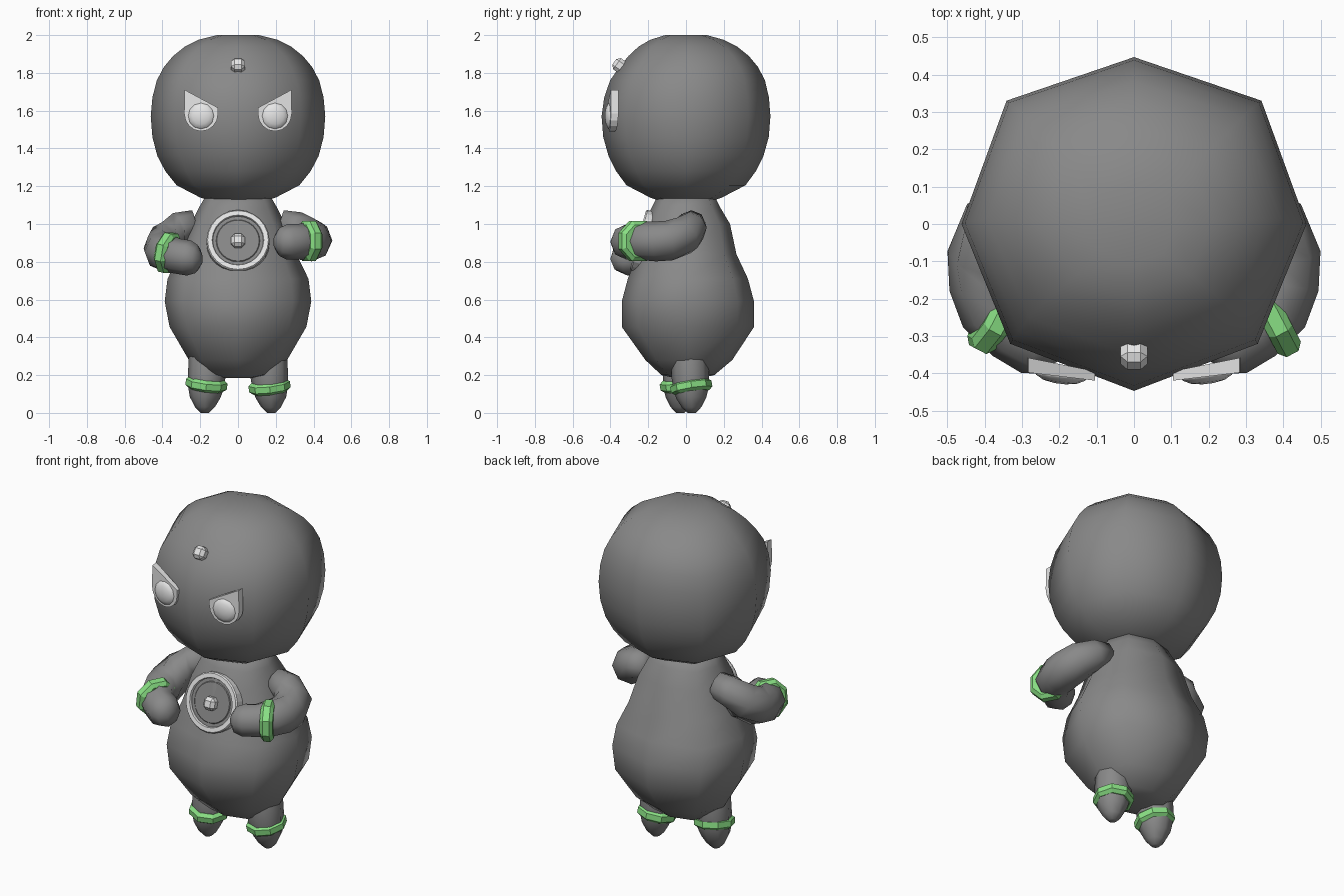
import bpy, bmesh, math
from mathutils import Vector

if "Cube" in bpy.data.objects:
    bpy.data.objects.remove(bpy.data.objects["Cube"])


def material(name, rgb):
    m = bpy.data.materials.new(name)
    m.diffuse_color = (*rgb, 1)
    m.use_nodes = True
    m.node_tree.nodes["Principled BSDF"].inputs["Base Color"].default_value = m.diffuse_color
    return m


GREY = material("charcoal_grey", (0.25, 0.25, 0.25))
LIGHT = material("pale_grey", (0.8, 0.8, 0.8))
GREEN = material("leaf_green", (0.25, 0.74, 0.23))


def loft(name, rings, mat, smooth=True, closed=False):
    """Skin a list of rings; cap the ends, or join last to first."""
    bm = bmesh.new()
    vs = [[bm.verts.new(p) for p in ring] for ring in rings]
    n = len(vs[0])
    pairs = list(zip(vs, vs[1:])) + ([(vs[-1], vs[0])] if closed else [])
    for a, b in pairs:
        for i in range(n):
            j = (i + 1) % n
            bm.faces.new((a[i], a[j], b[j], b[i]))
    if not closed:
        bm.faces.new(vs[0])
        bm.faces.new(vs[-1])
    bmesh.ops.recalc_face_normals(bm, faces=bm.faces)
    for f in bm.faces:
        f.smooth = smooth
    me = bpy.data.meshes.new(name)
    bm.to_mesh(me)
    bm.free()
    me.materials.append(mat)
    ob = bpy.data.objects.new(name, me)
    bpy.context.collection.objects.link(ob)
    return ob


def circle(c, axis, r, n=8, ref=(0, 0, 1), turn=0.0):
    t = Vector(axis).normalized()
    u = t.cross(Vector(ref)).normalized()
    v = u.cross(t)
    angles = [2 * math.pi * (i + turn) / n for i in range(n)]
    return [Vector(c) + r * (math.cos(a) * u + math.sin(a) * v) for a in angles]


def turned(name, profile, mat, front, back):
    """Upright form from (z, x radius, y radius, y centre); diagonals bulge by front/back."""
    rings = []
    for z, rx, ry, cy in profile:
        ring = []
        for k in range(8):
            f = 1 if k % 2 == 0 else (back if k < 4 else front)
            a = k * math.pi / 4
            ring.append((f * rx * math.cos(a), cy + f * ry * math.sin(a), z))
        rings.append(ring)
    return loft(name, rings, mat)


def limb(name, path, ref):
    """Tube through (x, y, z, radius) points."""
    pts = [Vector(p[:3]) for p in path]
    rings = []
    for i, p in enumerate(path):
        t = pts[min(i + 1, len(pts) - 1)] - pts[max(i - 1, 0)]
        rings.append(circle(pts[i], t, p[3], 8, ref))
    return loft(name, rings, GREY)


def drum(name, c, axis, profile, n, mat, ref=(0, 0, 1), closed=False, turn=0.0, smooth=False):
    """Turned part from (offset along axis, radius)."""
    t = Vector(axis).normalized()
    rings = [circle(Vector(c) + t * o, t, r, n, ref, turn) for o, r in profile]
    return loft(name, rings, mat, smooth, closed)


def stud(name, c, tilt):
    """Small bevelled block."""
    bpy.ops.mesh.primitive_cube_add(size=.072, location=c, rotation=(tilt, 0, 0))
    ob = bpy.context.object
    ob.name = name
    ob.data.materials.append(LIGHT)
    bev = ob.modifiers.new("bevel", 'BEVEL')
    bev.width, bev.segments = .018, 1


# Head and torso
turned("head", [(1.12, .13, .13, 0), (1.14, .2, .19, 0), (1.205, .325, .315, 0),
                (1.28, .385, .37, 0), (1.36, .427, .41, 0), (1.46, .453, .438, 0),
                (1.57, .462, .447, 0), (1.67, .453, .436, .003), (1.76, .43, .41, .008),
                (1.83, .393, .368, .014), (1.89, .343, .318, .014), (1.94, .28, .26, .01),
                (1.975, .21, .195, .005), (2.0, .11, .11, 0)], GREY, 1.015, 1.045)
turned("torso", [(.185, .08, .07, .01), (.2, .17, .14, .01), (.28, .26, .23, .015),
                 (.455, .362, .35, .01), (.59, .388, .35, .01), (.71, .373, .318, .01),
                 (.84, .31, .262, .005), (1.0, .25, .228, .005), (1.09, .205, .18, 0),
                 (1.15, .17, .15, 0)], GREY, 1.06, 1.065)

# Arms with bracelets; one hand hangs lower
arm = [(.225, .03, 1.0, .075), (.305, .025, .98, .088), (.365, -.01, .94, .104),
       (.395, -.09, .912, .106), (.39, -.16, .908, .106), (.37, -.225, .91, .102),
       (.32, -.28, .905, .094), (.26, -.315, .905, .094), (.22, -.33, .905, .075),
       (.195, -.337, .905, .03)]
drops = [0, 0, .015, .04, .055, .065, .075, .085, .09, .09]
leg = [(.168, .018, .36, .078), (.165, .02, .29, .096), (.165, .022, .2, .1),
       (.17, .026, .13, .094), (.175, .028, .08, .08), (.175, .03, .03, .052),
       (.175, .03, 0, .022)]
band = [(-.035, .093), (-.018, .114), (.018, .114), (.035, .093)]
for side, s in (("right", 1), ("left", -1)):
    low = s < 0
    limb(side + "_arm", [(s * x, y, z - (d if low else 0), r)
                         for (x, y, z, r), d in zip(arm, drops)], (0, 0, 1))
    drum(side + "_bracelet", (-.37, -.243, .848) if low else (.376, -.255, .91),
         (-s * .9, -.47, -.2 if low else 0), band, 8, GREEN, turn=.5)
    # Legs with anklets
    limb(side + "_leg", [(s * x, s * y, z, r) for x, y, z, r in leg], (0, 1, 0))
    drum(side + "_anklet", (s * .167, s * .028, .152 if low else .138),
         (-s * .12, -.16, 1), [(o * .9, r * .97) for o, r in band], 8, GREEN, (0, 1, 0))

    # Slanted eye plate with a rounded lower edge
    outline = [(.105, 1.615), (.105, 1.585)]
    outline += [(.195 - .09 * math.cos(math.pi * k / 8), 1.585 - .094 * math.sin(math.pi * k / 8))
                for k in range(1, 8)]
    outline += [(.285, 1.585), (.282, 1.71)]
    front = [(s * x, -.42 + (x - .1) * .12, z) for x, z in outline]
    back = [(s * x, -.395 + (x - .1) * .2, z) for x, z in outline]
    loft(side + "_eye", [back, front], LIGHT, False)
    # Low rounded pupil
    drum(side + "_pupil", (s * .195, -.402, 1.572), (s * .12, -1, 0),
         [(0, .073), (.01, .066), (.021, .045), (.026, .015)], 12, LIGHT, smooth=True)

# Forehead stud
stud("forehead_stud", (0, -.35, 1.838), math.radians(-35))

# Chest emblem: rim, inner plate and stud
chest, facing = (0, -.235, .91), (0, -.96, .26)
drum("chest_rim", chest, facing, [(-.05, .134), (-.05, .167), (.012, .167), (.02, .161),
                                  (.02, .137), (.012, .134)], 24, LIGHT, closed=True)
drum("chest_plate", chest, facing, [(-.05, .135), (.004, .135), (.004, .116), (.008, .112)],
     24, GREY)
stud("chest_stud", (0, -.252, .91), math.radians(-15))
